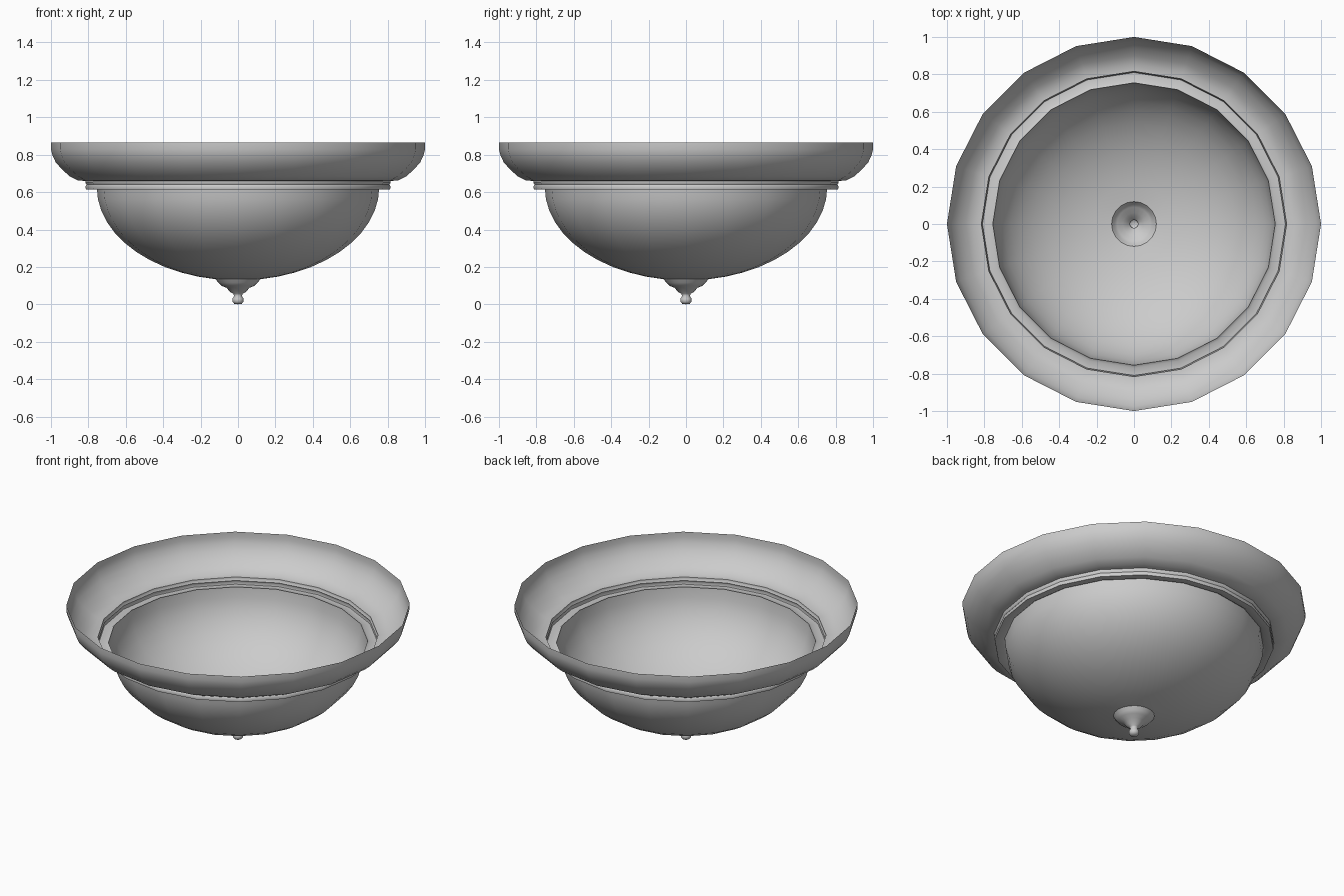
import bpy, bmesh
from math import sin, cos, pi

if "Cube" in bpy.data.objects:
    bpy.data.objects.remove(bpy.data.objects["Cube"])

SIDES = 20


def lathe(name, profile):
    """Revolve an open (radius, z) profile, listed bottom to top, about z."""
    bm = bmesh.new()
    rings = []
    for r, z in profile:
        if r == 0:
            rings.append([bm.verts.new((0, 0, z))] * SIDES)
        else:
            rings.append([bm.verts.new((r * cos(2 * pi * i / SIDES),
                                        r * sin(2 * pi * i / SIDES), z))
                          for i in range(SIDES)])
    for a, b in zip(rings, rings[1:]):
        for i in range(SIDES):
            j = (i + 1) % SIDES
            quad = [a[i], a[j], b[j], b[i]]
            bm.faces.new(list(dict.fromkeys(quad)))
    mesh = bpy.data.meshes.new(name)
    bm.to_mesh(mesh)
    bm.free()
    ob = bpy.data.objects.new(name, mesh)
    bpy.context.collection.objects.link(ob)
    bpy.ops.object.select_all(action='DESELECT')
    ob.select_set(True)
    bpy.context.view_layer.objects.active = ob
    bpy.ops.object.shade_smooth_by_angle(angle=0.9)
    return ob


# Small turned knob under the bowl
lathe("finial", [(0, 0), (0.02, 0.003), (0.03, 0.015), (0.03, 0.03),
                 (0.021, 0.045), (0.025, 0.057), (0.045, 0.068),
                 (0.06, 0.088), (0.09, 0.1), (0.105, 0.115), (0.12, 0.135)])

# Glass bowl: lower part of an elliptical dome
steps = 11
start = 0.16
angles = [start + (pi / 2 - start) * i / steps for i in range(steps + 1)]
lathe("glass_bowl", [(0.755 * sin(a), 0.625 - 0.497 * cos(a)) for a in angles])

# Trim ring holding the bowl
lathe("trim_ring", [(0.755, 0.625), (0.77, 0.615), (0.813, 0.615),
                    (0.816, 0.63), (0.81, 0.64), (0.816, 0.65), (0.816, 0.66)])

# Flared ceiling pan
lathe("ceiling_pan", [(0.816, 0.66), (0.855, 0.662), (0.9, 0.685),
                      (0.94, 0.72), (0.975, 0.76), (0.993, 0.80),
                      (1.0, 0.83), (1.0, 0.865)])
